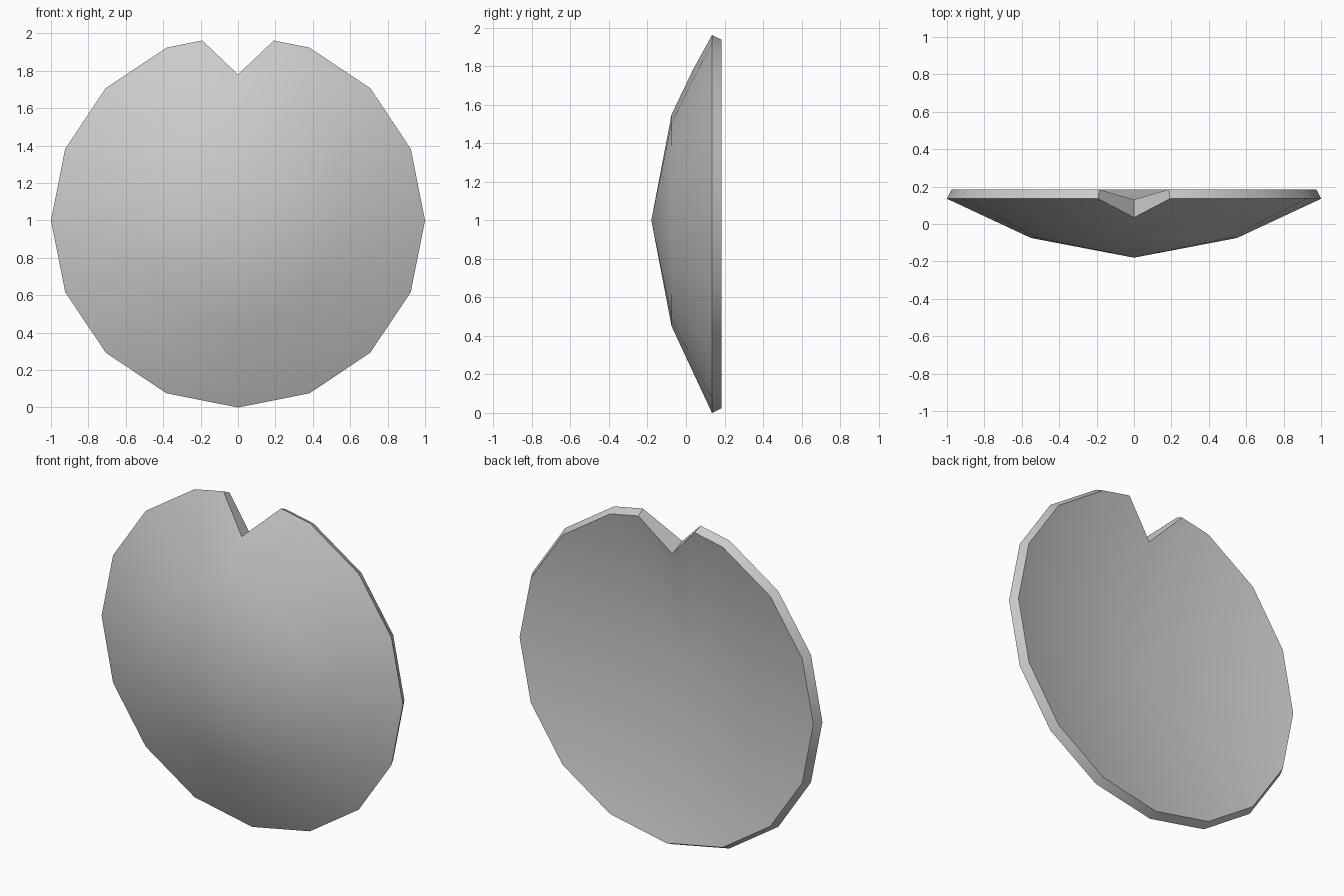
import bpy, bmesh, math

cube = bpy.data.objects.get("Cube")
if cube:
    bpy.data.objects.remove(cube, do_unlink=True)

SIDES = 16
TOP_CUT = 0.78


def plain_material(name, value):
    mat = bpy.data.materials.new(name)
    mat.use_nodes = True
    colour = (value, value, value, 1)
    mat.diffuse_color = colour
    mat.node_tree.nodes["Principled BSDF"].inputs["Base Color"].default_value = colour
    return mat


def ring(bm, radius, y):
    """Circle of vertices facing the front, starting at the top."""
    return [bm.verts.new((radius * math.sin(a), y, 1 + radius * math.cos(a)))
            for a in (2 * math.pi * i / SIDES for i in range(SIDES))]


def notched_rim(bm, radius, y, cut_radius, cut_y):
    """Rim whose top vertex is pulled inwards between two edge midpoints."""
    rim = ring(bm, radius, y)
    right = bm.verts.new((rim[0].co + rim[1].co) / 2)
    left = bm.verts.new((rim[0].co + rim[-1].co) / 2)
    rim[0].co = (0, cut_y, 1 + cut_radius)
    return [rim[0], right] + rim[1:] + [left]


bm = bmesh.new()

# Domed front: centre, middle ring and notched rim
front_centre = bm.verts.new((0, -0.18, 1))
middle = ring(bm, 0.55, -0.075)
front = notched_rim(bm, 1, 0.135, TOP_CUT, 0.035)
for i in range(SIDES):
    j = (i + 1) % SIDES
    bm.faces.new((front_centre, middle[i], middle[j]))
    if i == 0:
        outer = front[0:3]
    elif i == SIDES - 1:
        outer = [front[-2], front[-1], front[0]]
    else:
        outer = front[i + 1:i + 3]
    bm.faces.new([middle[j], middle[i]] + outer)

# Shallow hollow back and the edge that joins it to the front
back_centre = bm.verts.new((0, -0.04, 1))
back = notched_rim(bm, 0.975, 0.185, TOP_CUT - 0.04, 0.13)
for i in range(len(front)):
    j = (i + 1) % len(front)
    bm.faces.new((back_centre, back[j], back[i]))
    bm.faces.new((front[i], back[i], back[j], front[j]))

bmesh.ops.recalc_face_normals(bm, faces=bm.faces)
mesh = bpy.data.meshes.new("notched_dish")
bm.to_mesh(mesh)
bm.free()
mesh.materials.append(plain_material("light grey", 0.6))

dish = bpy.data.objects.new("notched_dish", mesh)
bpy.context.collection.objects.link(dish)
bpy.context.view_layer.objects.active = dish
dish.select_set(True)
bpy.ops.object.shade_smooth_by_angle(angle=math.radians(30))
